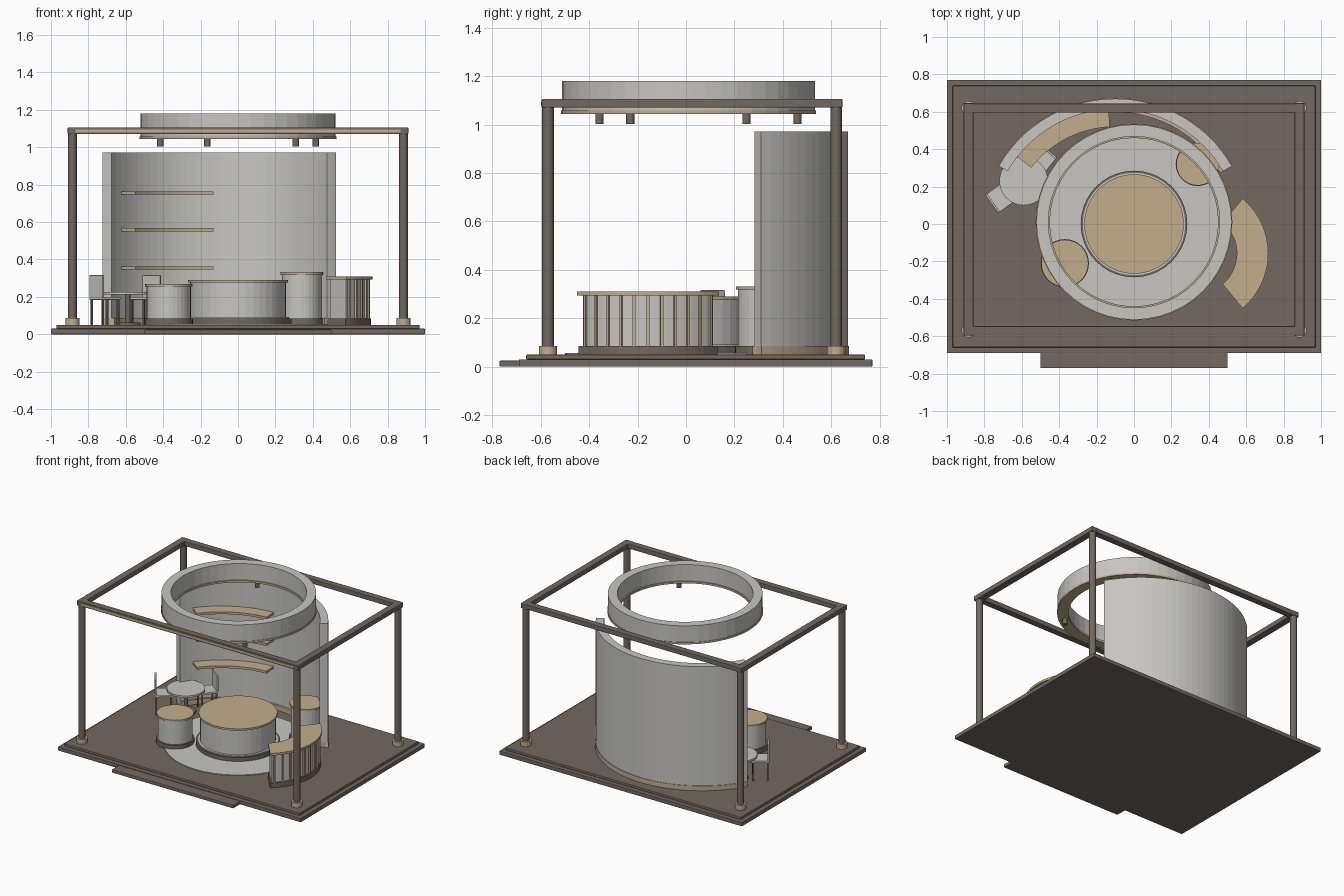
import bpy, bmesh
from math import cos, sin, radians
from mathutils import Vector, Matrix

if "Cube" in bpy.data.objects:
    bpy.data.objects.remove(bpy.data.objects["Cube"])


def material(name, rgb):
    m = bpy.data.materials.new(name)
    m.use_nodes = True
    m.diffuse_color = (*rgb, 1)
    m.node_tree.nodes["Principled BSDF"].inputs["Base Color"].default_value = (*rgb, 1)
    return m


BROWN = material("dark_wood_brown", (0.175, 0.142, 0.115))
TAN = material("light_wood_tan", (0.54, 0.42, 0.26))
GREY = material("pale_grey", (0.57, 0.565, 0.54))


def finish(name, bm, mat):
    bmesh.ops.recalc_face_normals(bm, faces=bm.faces)
    mesh = bpy.data.meshes.new(name)
    bm.to_mesh(mesh)
    bm.free()
    mesh.materials.append(mat)
    ob = bpy.data.objects.new(name, mesh)
    bpy.context.collection.objects.link(ob)
    return ob


def box(name, x, y, z, mat, bevel=0.0, angle=0.0, origin=(0, 0)):
    """Box from (min, max) pairs, turned about z and moved to an origin."""
    bm = bmesh.new()
    bmesh.ops.create_cube(bm, size=1)
    for v in bm.verts:
        v.co = Vector([(a + b) / 2 + c * (b - a) for (a, b), c in zip((x, y, z), v.co)])
    bm.transform(Matrix.Translation((*origin, 0)) @ Matrix.Rotation(radians(angle), 4, "Z"))
    ob = finish(name, bm, mat)
    if bevel:
        mod = ob.modifiers.new("soft_edges", "BEVEL")
        mod.width, mod.segments = bevel, 2
    return ob


def disc(name, c, r, z, mat, n=32):
    bm = bmesh.new()
    bmesh.ops.create_cone(bm, cap_ends=True, segments=n, radius1=r, radius2=r, depth=z[1] - z[0])
    bm.transform(Matrix.Translation((*c, sum(z) / 2)))
    return finish(name, bm, mat)


def arc(name, c, r, a, z, mat, n=24):
    """Block swept round a centre; a full turn gives a closed ring."""
    bm = bmesh.new()
    closed = a[1] - a[0] >= 360
    rows = []
    for i in range(n if closed else n + 1):
        t = radians(a[0] + (a[1] - a[0]) * i / n)
        rows.append([bm.verts.new((c[0] + q * cos(t), c[1] + q * sin(t), h))
                     for q, h in ((r[0], z[0]), (r[1], z[0]), (r[1], z[1]), (r[0], z[1]))])
    for i in range(n):
        p, q = rows[i], rows[(i + 1) % len(rows)]
        for k in range(4):
            m = (k + 1) % 4
            bm.faces.new((p[k], p[m], q[m], q[k]))
    if not closed:
        bm.faces.new(rows[0])
        bm.faces.new(rows[-1])
    return finish(name, bm, mat)


# Stepped platform and floor inlay
box("platform_base", (-1, 1), (-0.69, 0.77), (0, 0.03), BROWN, 0.004)
box("platform_deck", (-0.97, 0.97), (-0.66, 0.74), (0.03, 0.05), BROWN, 0.004)
box("entry_step", (-0.5, 0.5), (-0.77, -0.68), (0, 0.025), BROWN, 0.004)
disc("floor_inlay", (0, 0), 0.5, (0.05, 0.056), GREY, 48)

# Frame of posts and beams
PX, FRONT, BACK = 0.885, -0.57, 0.62
for side, x in (("right", -PX), ("left", PX)):
    for end, y in (("front", FRONT), ("back", BACK)):
        disc(f"{end}_{side}_post", (x, y), 0.024, (0.05, 1.08), BROWN, 16)
        disc(f"{end}_{side}_post_collar", (x, y), 0.038, (0.05, 0.086), TAN, 16)
    box(f"{side}_beam", (x - 0.026, x + 0.026), (FRONT - 0.026, BACK + 0.026),
        (1.07, 1.106), BROWN, 0.004)
for end, y in (("front", FRONT), ("back", BACK)):
    box(f"{end}_beam", (-PX, PX), (y - 0.024, y + 0.024), (1.07, 1.106), BROWN, 0.004)
box("front_beam_stripe", (-0.87, 0.87), (FRONT - 0.028, FRONT - 0.023), (1.08, 1.096), TAN)

# Hanging ring with lamps
RING = (0, 0.01)
arc("canopy_ring", RING, (0.458, 0.522), (0, 360), (1.058, 1.18), GREY, 48)
arc("canopy_ring_trim", RING, (0.45, 0.526), (0, 360), (1.044, 1.058), TAN, 48)
for i, a in enumerate((30, 110, 210, 310)):
    t = radians(a)
    disc(f"lamp_{i + 1}", (0.48 * cos(t), RING[1] + 0.48 * sin(t)), 0.017, (1.003, 1.046), BROWN, 16)

# Curved back wall with shelves
WALL = (-0.1, -0.05)
arc("back_wall", WALL, (0.664, 0.72), (30, 150), (0.05, 0.972), GREY, 32)
arc("back_wall_skirting", WALL, (0.648, 0.724), (30, 150), (0.05, 0.086), TAN, 32)
for i, z in enumerate((0.345, 0.55, 0.747)):
    arc(f"shelf_{i + 1}", WALL, (0.57, 0.672), (93, 142), (z, z + 0.017), TAN, 16)

# Round counter and two display drums
disc("counter_base", (0, 0), 0.285, (0.055, 0.085), BROWN, 40)
disc("counter_plinth", (0, 0), 0.274, (0.085, 0.092), GREY, 40)
disc("counter_body", (0, 0), 0.256, (0.092, 0.276), GREY, 40)
disc("counter_top", (0, 0), 0.266, (0.276, 0.29), TAN, 40)
for side, c, r, top in (("right", (-0.37, -0.21), 0.126, 0.27), ("left", (0.34, 0.32), 0.114, 0.332)):
    disc(f"{side}_drum_base", c, r + 0.003, (0.05, 0.085), BROWN)
    disc(f"{side}_drum_body", c, r - 0.008, (0.085, top - 0.014), GREY)
    disc(f"{side}_drum_top", c, r, (top - 0.014, top), TAN)

# Curved bar with upright slats
BAR = (0.335, -0.157)
arc("bar_base", BAR, (0.225, 0.375), (-50, 50), (0.05, 0.085), BROWN, 16)
arc("bar_body", BAR, (0.235, 0.362), (-48, 48), (0.085, 0.294), GREY, 16)
arc("bar_top", BAR, (0.215, 0.383), (-50, 50), (0.294, 0.31), TAN, 16)
for i in range(11):
    box(f"bar_slat_{i + 1}", (0.358, 0.372), (-0.006, 0.006), (0.085, 0.294), TAN,
        angle=9 * (i - 5), origin=BAR)

# Round table with two chairs
TABLE = (-0.59, 0.23)
disc("table_foot", TABLE, 0.07, (0.05, 0.062), BROWN, 24)
disc("table_stem", TABLE, 0.014, (0.062, 0.212), BROWN, 12)
disc("table_top", TABLE, 0.13, (0.212, 0.226), GREY)
for side, a in (("right", 216), ("left", 51)):
    box(f"{side}_chair_seat", (0.09, 0.21), (-0.06, 0.06), (0.184, 0.199), GREY, 0.003, a, TABLE)
    box(f"{side}_chair_back", (0.199, 0.211), (-0.06, 0.06), (0.195, 0.316), GREY, 0.003, a, TABLE)
    for j, (x, y) in enumerate(((0.1, -0.05), (0.1, 0.05), (0.2, -0.05), (0.2, 0.05))):
        box(f"{side}_chair_leg_{j + 1}", (x - 0.005, x + 0.005), (y - 0.005, y + 0.005),
            (0.05, 0.185), BROWN, 0, a, TABLE)
